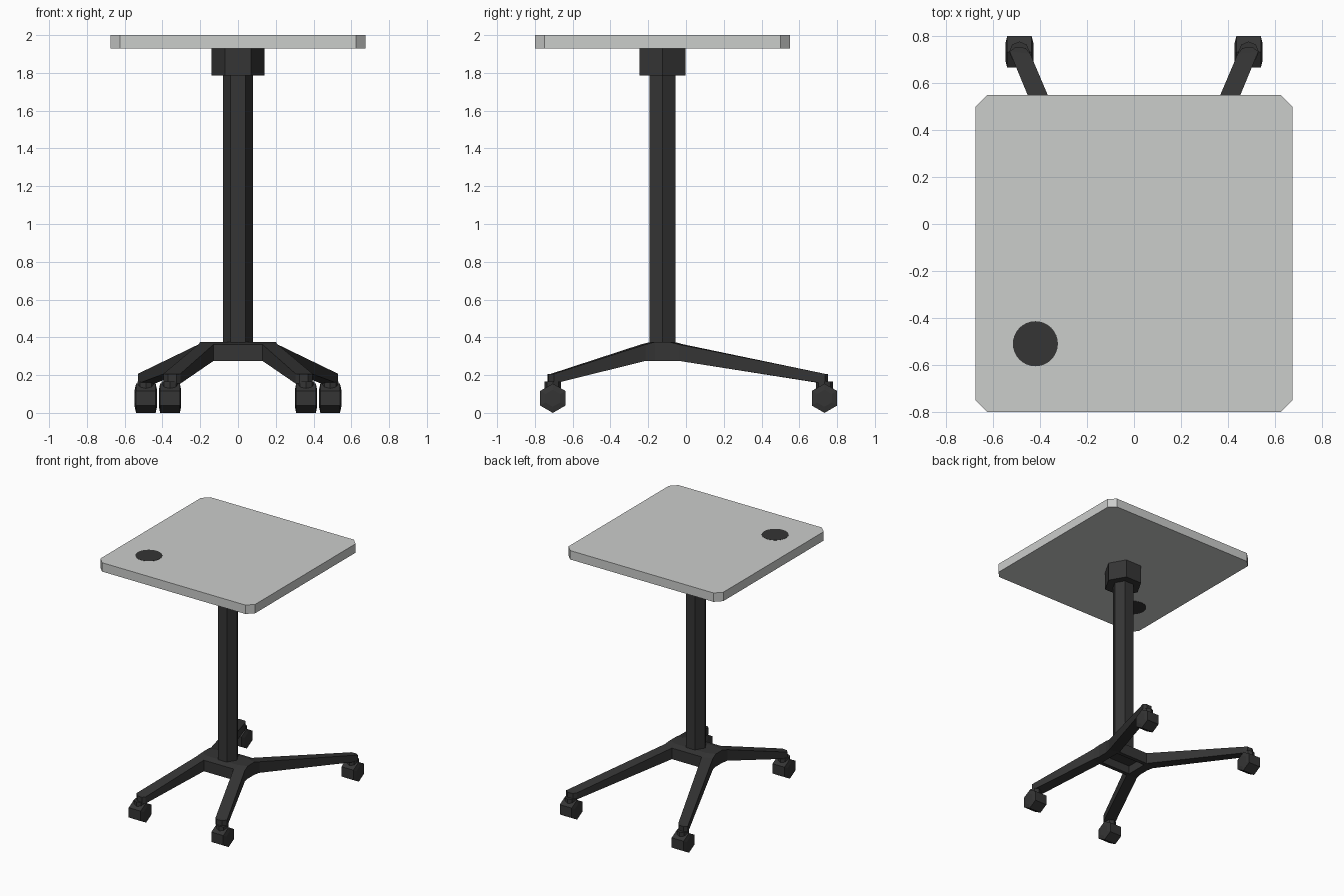
import bpy, bmesh, math
from mathutils import Matrix, Vector

if "Cube" in bpy.data.objects:
    bpy.data.objects.remove(bpy.data.objects["Cube"])

CY = -0.125  # column centre along y


def material(name, rgb):
    m = bpy.data.materials.new(name)
    m.diffuse_color = (*rgb, 1)
    m.use_nodes = True
    m.node_tree.nodes["Principled BSDF"].inputs["Base Color"].default_value = m.diffuse_color
    return m


GREY = material("light grey", (0.60, 0.61, 0.60))
DARK = material("charcoal", (0.035, 0.035, 0.035))


def finish(name, bm, mat, mirror=False):
    bmesh.ops.recalc_face_normals(bm, faces=bm.faces[:])
    me = bpy.data.meshes.new(name)
    bm.to_mesh(me)
    bm.free()
    me.materials.append(mat)
    ob = bpy.data.objects.new(name, me)
    bpy.context.collection.objects.link(ob)
    if mirror:
        ob.modifiers.new("mirror", "MIRROR").use_axis[0] = True
    return ob


def prism(name, pts, z0, z1, mat, mirror=False):
    bm = bmesh.new()
    face = bm.faces.new([bm.verts.new((x, y, z0)) for x, y in pts])
    top = bmesh.ops.extrude_face_region(bm, geom=[face])["geom"]
    for v in top:
        if isinstance(v, bmesh.types.BMVert):
            v.co.z = z1
    if len(bm.faces) == len(pts) + 1:  # keep the bottom cap
        bm.faces.new([v for v in bm.verts if v.co.z == z0])
    return finish(name, bm, mat, mirror)


def ngon(cx, cy, r, n):
    return [(cx + r * math.cos(2 * math.pi * i / n),
             cy + r * math.sin(2 * math.pi * i / n)) for i in range(n)]


def loft(name, sections, mat, mirror=False):
    """Join rings of points into a capped skin."""
    bm = bmesh.new()
    rings = [[bm.verts.new(p) for p in s] for s in sections]
    n = len(rings[0])
    for a, b in zip(rings, rings[1:]):
        for i in range(n):
            j = (i + 1) % n
            bm.faces.new((a[i], a[j], b[j], b[i]))
    bm.faces.new(rings[0])
    bm.faces.new(rings[-1])
    return finish(name, bm, mat, mirror)


# Tabletop with clipped corners
w, y0, y1, c = 0.675, -0.80, 0.55, 0.05
prism("tabletop", [(-w + c, y0), (w - c, y0), (w, y0 + c), (w, y1 - c),
                   (w - c, y1), (-w + c, y1), (-w, y1 - c), (-w, y0 + c)],
      1.93, 2.0, GREY)

# Cable grommet, showing above and below
prism("cable_grommet", ngon(-0.42, -0.51, 0.096, 32), 1.928, 2.0015, DARK)

# Hexagonal column and collar
prism("column", ngon(0, CY, 0.08, 6), 0.345, 1.94, DARK)
prism("column_collar", ngon(0, CY, 0.14, 6), 1.785, 1.93, DARK)

# Hub: top plate with sloped ends, front and back bars, open underneath
profile = [(-0.24, 0.362), (-0.19, 0.375), (-0.06, 0.375), (-0.01, 0.362),
           (-0.01, 0.275), (-0.04, 0.275), (-0.04, 0.34), (-0.21, 0.34),
           (-0.21, 0.275), (-0.24, 0.275)]
loft("hub", [[(x, y, z) for y, z in profile] for x in (-0.132, 0.132)], DARK)


# Side arms: each runs from front tip, along the hub, to back tip
def section(outer, inner, lo, hi):
    return [(*outer, lo), (*inner, lo), (*inner, hi), (*outer, hi)]


loft("base_arm", [
    section((0.370, -0.727), (0.325, -0.733), 0.155, 0.205),
    section((0.395, -0.700), (0.305, -0.715), 0.155, 0.207),
    section((0.210, -0.215), (0.130, -0.240), 0.275, 0.362),
    section((0.200, -0.165), (0.130, -0.190), 0.275, 0.375),
    section((0.200, -0.085), (0.130, -0.060), 0.275, 0.375),
    section((0.210, -0.035), (0.130, -0.010), 0.275, 0.362),
    section((0.530, 0.735), (0.442, 0.725), 0.155, 0.207),
    section((0.505, 0.753), (0.462, 0.750), 0.155, 0.205),
], DARK, mirror=True)

# Casters: stem plus six-sided wheel with slightly bulged sides
for label, cx, cy in (("front", 0.36, -0.705), ("back", 0.488, 0.733)):
    prism(label + "_caster_stem", ngon(cx, cy, 0.044, 8), 0.09, 0.165, DARK, True)
    rings = []
    for dx, r in ((-0.059, 0.045), (-0.052, 0.0775), (0.052, 0.0775), (0.059, 0.045)):
        rings.append([(cx + dx, cy + r * math.sin(k * math.pi / 3),
                       0.0775 + r * math.cos(k * math.pi / 3)) for k in range(6)])
    loft(label + "_caster_wheel", rings, DARK, True)
